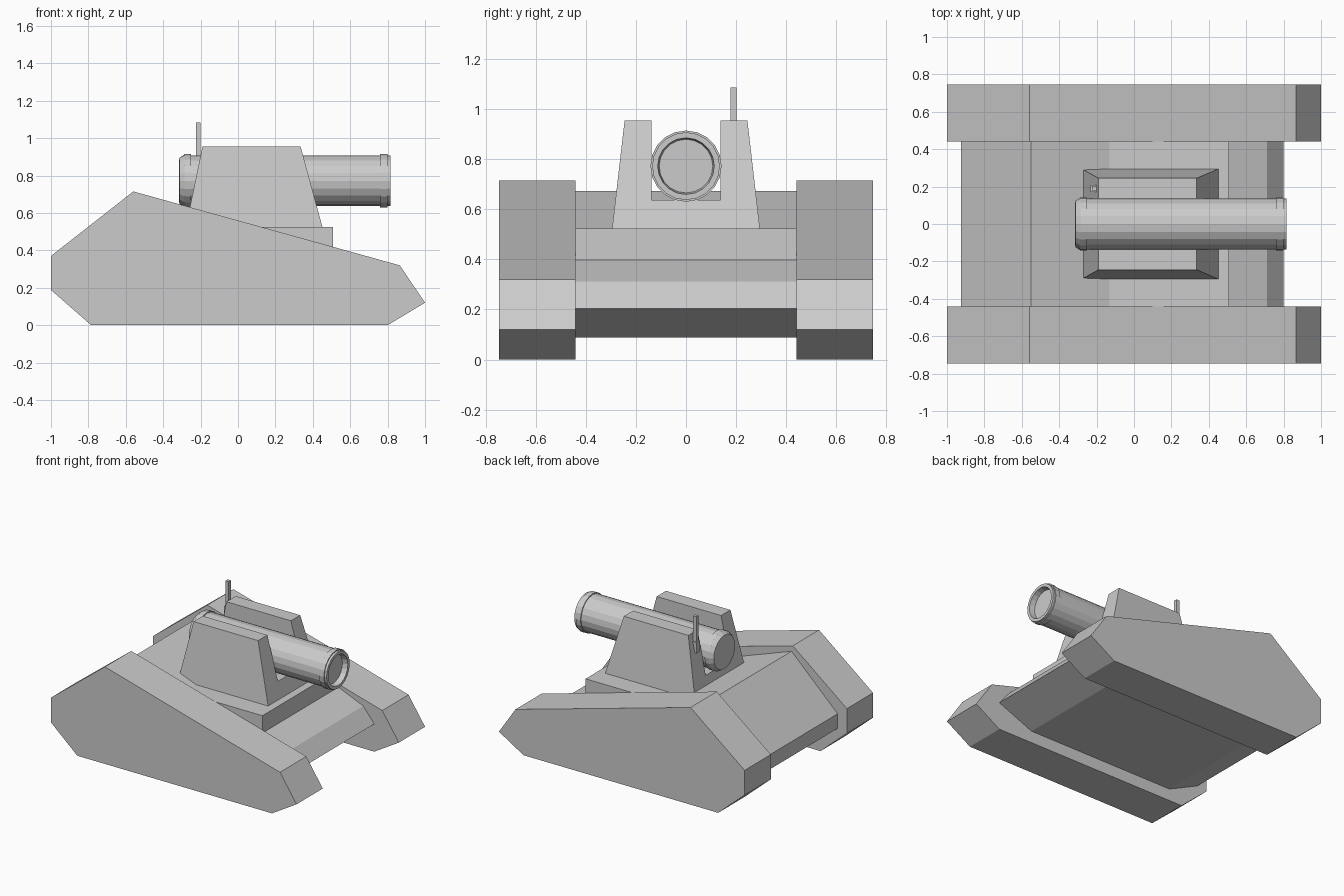
import bpy, bmesh, math

if "Cube" in bpy.data.objects:
    bpy.data.objects.remove(bpy.data.objects["Cube"])


def finish(name, bm):
    bmesh.ops.recalc_face_normals(bm, faces=bm.faces)
    mesh = bpy.data.meshes.new(name)
    bm.to_mesh(mesh)
    bm.free()
    obj = bpy.data.objects.new(name, mesh)
    bpy.context.collection.objects.link(obj)
    return obj


def bridge(name, rings):
    """Skin a list of closed point rings and cap both ends."""
    bm = bmesh.new()
    loops = [[bm.verts.new(p) for p in ring] for ring in rings]
    n = len(loops[0])
    for a, b in zip(loops, loops[1:]):
        for i in range(n):
            j = (i + 1) % n
            bm.faces.new((a[i], a[j], b[j], b[i]))
    bm.faces.new(loops[0])
    bm.faces.new(loops[-1])
    return finish(name, bm)


def side_profile(name, profile, y0, y1):
    """Extrude an x-z outline across y."""
    return bridge(name, [[(x, y, z) for x, z in profile] for y in (y0, y1)])


def box(name, x0, x1, y0, y1, z0, z1):
    return side_profile(name, [(x0, z0), (x1, z0), (x1, z1), (x0, z1)], y0, y1)


# Track housings, one on each side
TRACK = [(-1, 0.37), (-0.56, 0.715), (0.865, 0.32), (1, 0.12),
         (0.80, 0), (-0.785, 0), (-1, 0.188)]
side_profile("left_track", TRACK, 0.442, 0.747)
side_profile("right_track", TRACK, -0.747, -0.442)

# Hull between the tracks
HULL = [(-0.925, 0.312), (-0.55, 0.672), (-0.13, 0.522), (0.50, 0.40), (0.71, 0.312),
        (0.80, 0.204), (0.52, 0.088), (-0.68, 0.088), (-0.925, 0.204)]
side_profile("hull", HULL, -0.442, 0.442)

# Flat deck under the gun mount
side_profile("deck", [(-0.13, 0.524), (0.508, 0.524), (0.508, 0.39), (0.2, 0.39)],
             -0.442, 0.442)

# Gun mount: tapered block with a slot for the barrel
Z0, Z1 = 0.522, 0.955
HALF = [(0.295, Z0), (0.245, Z1), (0.137, Z1), (0.137, 0.637)]
SECTION = HALF + [(-y, z) for y, z in reversed(HALF)]


def taper(z, bottom, top):
    return bottom + (top - bottom) * (z - Z0) / (Z1 - Z0)


bridge("gun_mount", [[(taper(z, lo, hi), y, z) for y, z in SECTION]
                     for lo, hi in ((-0.28, -0.19), (0.452, 0.335))])

# Barrel: turned profile with end collars and a recessed muzzle
BARREL = [(-0.315, 0.108), (-0.313, 0.124), (-0.285, 0.142), (-0.25, 0.142),
          (-0.25, 0.135), (0.76, 0.135), (0.76, 0.142), (0.798, 0.142),
          (0.798, 0.135), (0.815, 0.135), (0.815, 0.113), (0.775, 0.107)]
SIDES = 20
bridge("barrel", [[(x, r * math.cos(2 * math.pi * i / SIDES),
                    0.772 + r * math.sin(2 * math.pi * i / SIDES))
                   for i in range(SIDES)] for x, r in BARREL])

# Antenna and its socket on the back of the mount
box("antenna", -0.225, -0.2, 0.178, 0.202, 0.86, 1.085)
box("antenna_socket", -0.233, -0.195, 0.171, 0.209, 0.82, 0.90)
